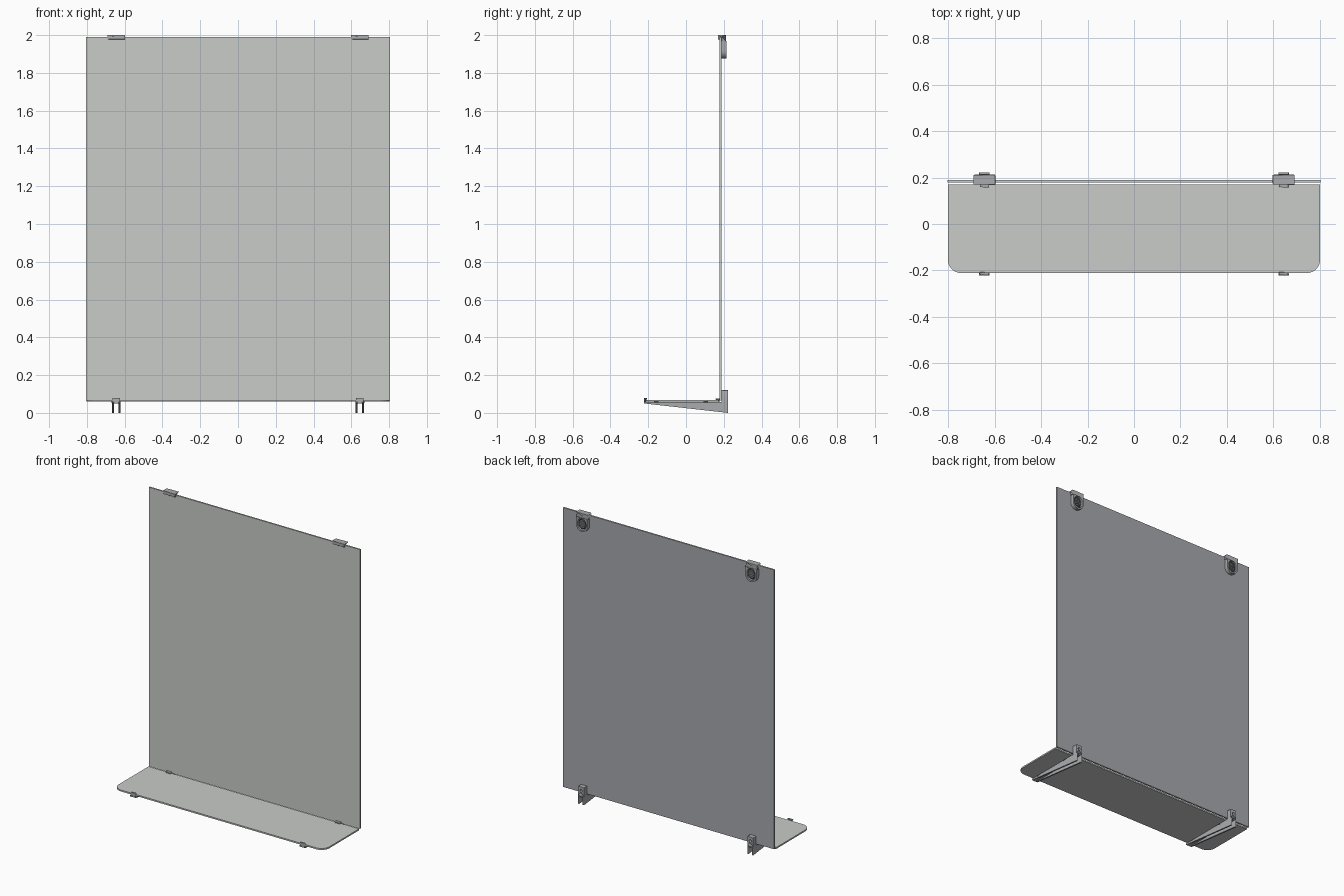
import bpy, bmesh, math

if "Cube" in bpy.data.objects:
    bpy.data.objects.remove(bpy.data.objects["Cube"])


def material(name, rgb):
    m = bpy.data.materials.new(name)
    m.diffuse_color = (*rgb, 1)
    m.use_nodes = True
    m.node_tree.nodes["Principled BSDF"].inputs["Base Color"].default_value = m.diffuse_color
    return m


GLASS = material("pale glass", (0.58, 0.605, 0.58))
BACKING = material("mirror backing", (0.39, 0.395, 0.42))
METAL = material("satin metal", (0.40, 0.41, 0.425))
DARK = material("dark rubber", (0.07, 0.07, 0.075))


def plate(name, loops, axis, lo, hi, mat, bevel=0):
    """Extrude flat outlines (later loops are holes) from lo to hi along an axis."""
    cu = bpy.data.curves.new(name, 'CURVE')
    cu.dimensions, cu.fill_mode, cu.extrude = '2D', 'BOTH', (hi - lo) / 2
    for pts in loops:
        sp = cu.splines.new('POLY')
        sp.points.add(len(pts) - 1)
        for p, (u, v) in zip(sp.points, pts):
            p.co = (u, v, 0, 1)
        sp.use_cyclic_u = True
    tmp = bpy.data.objects.new(name + "_outline", cu)
    bpy.context.collection.objects.link(tmp)
    dg = bpy.context.evaluated_depsgraph_get()
    me = bpy.data.meshes.new_from_object(tmp.evaluated_get(dg))
    bpy.data.objects.remove(tmp)
    bm = bmesh.new()
    bm.from_mesh(me)
    bmesh.ops.remove_doubles(bm, verts=bm.verts, dist=1e-5)
    for v in bm.verts:
        a, b, w = v.co.x, v.co.y, v.co.z + (lo + hi) / 2
        v.co = {'x': (w, a, b), 'y': (a, w, b), 'z': (a, b, w)}[axis]
    bmesh.ops.dissolve_limit(bm, angle_limit=0.01, verts=bm.verts, edges=bm.edges)
    bmesh.ops.recalc_face_normals(bm, faces=bm.faces)
    bm.to_mesh(me)
    bm.free()
    me.materials.clear()
    me.materials.append(mat)
    ob = bpy.data.objects.new(name, me)
    bpy.context.collection.objects.link(ob)
    if bevel:
        mod = ob.modifiers.new("soft edge", 'BEVEL')
        mod.width, mod.segments, mod.limit_method = bevel, 2, 'ANGLE'
    bpy.context.view_layer.objects.active = ob
    ob.select_set(True)
    bpy.ops.object.shade_smooth_by_angle(angle=math.radians(35))
    ob.select_set(False)
    return ob


def rounded(x0, y0, x1, y1, radii, n=8):
    """Rectangle outline; radii for lower-left, lower-right, upper-right, upper-left."""
    out = []
    corners = [(x0, y0, 1, 1), (x1, y0, -1, 1), (x1, y1, -1, -1), (x0, y1, 1, -1)]
    for k, ((x, y, sx, sy), r) in enumerate(zip(corners, radii)):
        if not r:
            out.append((x, y))
            continue
        for i in range(n + 1):
            a = math.pi * (1 + k / 2) + i / n * math.pi / 2
            out.append((x + sx * r + r * math.cos(a), y + sy * r + r * math.sin(a)))
    return out


def circle(x, y, r, n=20):
    return [(x + r * math.cos(2 * math.pi * i / n), y + r * math.sin(2 * math.pi * i / n))
            for i in range(n)]


def box(name, x0, x1, y0, y1, z0, z1, mat, bevel=0):
    return plate(name, [[(x0, y0), (x1, y0), (x1, y1), (x0, y1)]], 'z', z0, z1, mat, bevel)


# Mirror: glass front with a darker back face
mirror = box("mirror", -0.804, 0.804, 0.178, 0.189, 0.066, 1.99, GLASS)
mirror.data.materials.append(BACKING)
for f in mirror.data.polygons:
    if f.normal.y > 0.9:
        f.material_index = 1

# Shelf with rounded front corners
plate("shelf", [rounded(-0.803, -0.212, 0.803, 0.171, (0.06, 0.06, 0, 0), 10)],
      'z', 0.059, 0.069, GLASS)

for side, c in (("left", -0.645), ("right", 0.645)):
    # Tapered side webs of the shelf bracket
    web = [(-0.222, 0.05), (0.222, 0.0), (0.222, 0.058), (-0.222, 0.058)]
    for s in (-1, 1):
        plate(f"{side}_bracket_web", [web], 'x', c + s * 0.0175 - 0.005,
              c + s * 0.0175 + 0.005, METAL)
    box(f"{side}_bracket_top", c - 0.0125, c + 0.0125, -0.222, 0.222, 0.050, 0.058, METAL)
    # Front lip hooked over the shelf edge and the stop at its back
    lip = [(-0.222, 0.055), (-0.213, 0.055), (-0.213, 0.071), (-0.207, 0.071),
           (-0.207, 0.079), (-0.222, 0.079)]
    plate(f"{side}_front_lip", [lip], 'x', c - 0.0205, c + 0.0205, METAL, 0.002)
    stop = [(0.157, 0.069), (0.171, 0.069), (0.171, 0.057), (0.178, 0.057),
            (0.178, 0.077), (0.157, 0.077)]
    plate(f"{side}_back_stop", [stop], 'x', c - 0.0205, c + 0.0205, METAL, 0.002)
    # Pads under the shelf
    for y in (-0.158, 0.105):
        box(f"{side}_shelf_pad", c - 0.0235, c + 0.0235, y - 0.012, y + 0.012, 0.053, 0.059, DARK)
    # Wall block with a screw hole
    plate(f"{side}_wall_block",
          [rounded(c - 0.0225, 0.058, c + 0.0225, 0.12, (0, 0, 0.004, 0.004), 3),
           circle(c, 0.093, 0.009)], 'y', 0.196, 0.222, METAL)
    box(f"{side}_block_base", c - 0.0225, c + 0.0225, 0.189, 0.196, 0.058, 0.12, METAL)

    # Top clip: hook folded over the mirror edge
    hook = [(0.169, 1.978), (0.178, 1.978), (0.178, 1.991), (0.189, 1.991),
            (0.189, 1.968), (0.212, 1.968), (0.212, 2.0), (0.169, 2.0)]
    plate(f"{side}_clip_hook", [hook], 'x', c - 0.047, c + 0.047, METAL, 0.003)
    # Rounded clip body: raised rim around a recess
    rim = rounded(c - 0.042, 1.875, c + 0.042, 1.970, (0.041, 0.041, 0, 0), 12)
    recess = rounded(c - 0.031, 1.886, c + 0.031, 1.966, (0.03, 0.03, 0.03, 0.03), 8)
    plate(f"{side}_clip_rim", [rim, recess], 'y', 0.195, 0.214, METAL)
    plate(f"{side}_clip_base", [rim], 'y', 0.189, 0.195, METAL)
    # Ribbed dark adjuster in the recess
    plate(f"{side}_adjuster",
          [rounded(c - 0.026, 1.891, c + 0.026, 1.961, (0.025,) * 4, 8)], 'y', 0.195, 0.206, DARK)
    for i in range(5):
        z = 1.904 + i * 0.011
        w = 0.020 if 0 < i < 4 else 0.014
        box(f"{side}_adjuster_rib", c - w, c + w, 0.206, 0.215, z - 0.003, z + 0.003, METAL)
